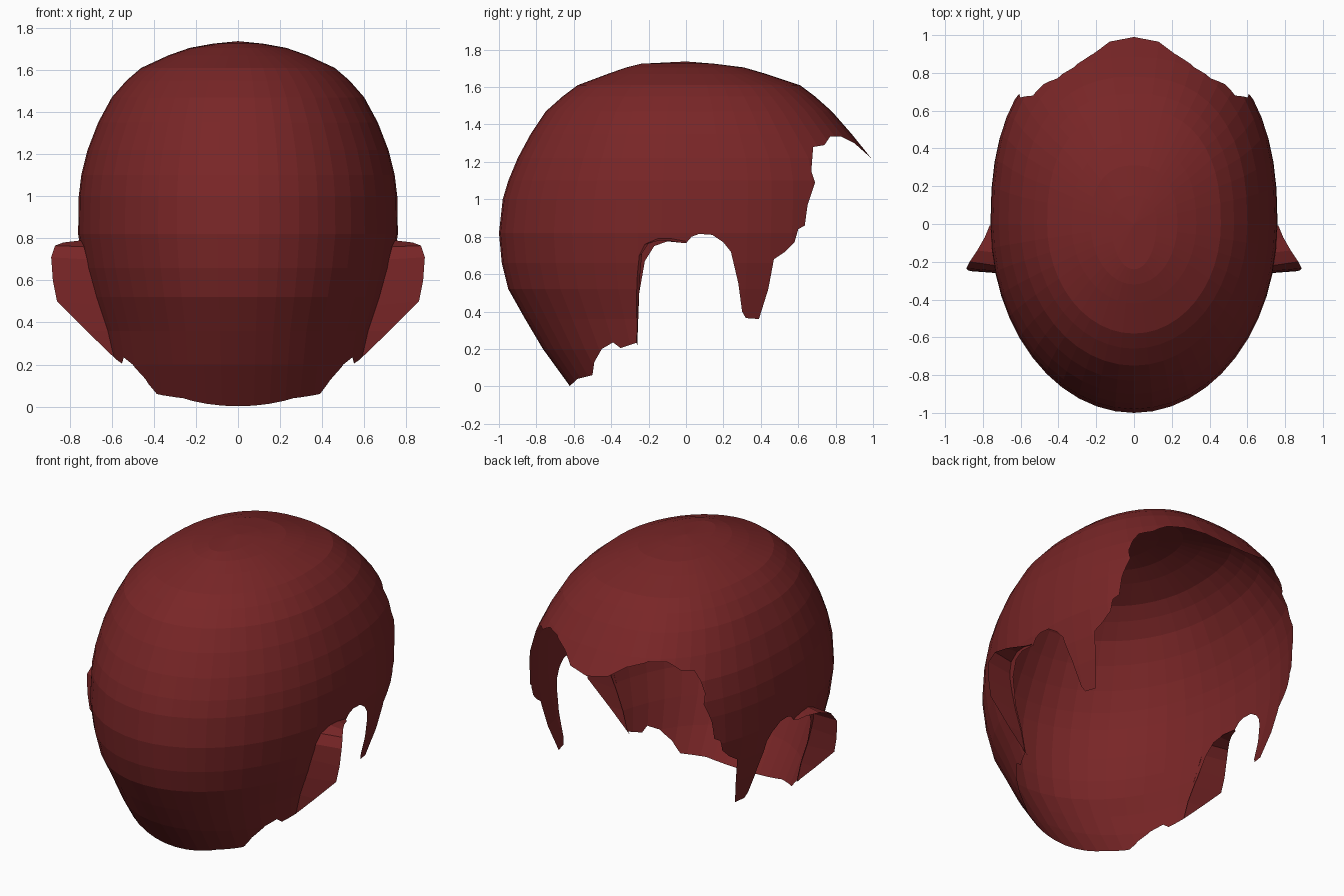
import bpy, bmesh, math

if "Cube" in bpy.data.objects:
    bpy.data.objects.remove(bpy.data.objects["Cube"])

red = bpy.data.materials.new("dark red")
red.diffuse_color = (0.19, 0.019, 0.02, 1)
red.use_nodes = True
red.node_tree.nodes["Principled BSDF"].inputs["Base Color"].default_value = red.diffuse_color

# Head profile rows: height, back reach, front reach, half width
ROWS = [(-0.08, 0.57, 0.72, 0.55), (0.0, 0.62, 0.78, 0.58), (0.2, 0.765, 0.88, 0.62),
        (0.36, 0.86, 0.94, 0.65), (0.52, 0.95, 0.98, 0.70), (0.66, 0.985, 1.0, 0.735),
        (0.82, 1.0, 1.01, 0.76), (1.0, 0.98, 1.02, 0.757), (1.1, 0.95, 1.02, 0.745),
        (1.22, 0.90, 0.99, 0.715), (1.35, 0.83, 0.885, 0.665), (1.47, 0.75, 0.78, 0.60),
        (1.55, 0.66, 0.69, 0.53), (1.61, 0.58, 0.61, 0.46), (1.67, 0.42, 0.43, 0.33),
        (1.705, 0.32, 0.31, 0.23), (1.725, 0.24, 0.15, 0.12)]
TOP = 1.737
SEGMENTS = 48

# Hairline in side view (y, z), from the nape round the ear to the fringe tip
HAIRLINE = [(-0.8, -0.1), (-0.62, 0.003), (-0.58, 0.04), (-0.5, 0.06), (-0.49, 0.13),
            (-0.45, 0.2), (-0.39, 0.235), (-0.35, 0.205), (-0.26, 0.235), (-0.25, 0.5),
            (-0.22, 0.67), (-0.17, 0.75), (-0.1, 0.775), (0.0, 0.765), (0.03, 0.8),
            (0.07, 0.815), (0.14, 0.81), (0.2, 0.77), (0.24, 0.72), (0.28, 0.55),
            (0.3, 0.4), (0.32, 0.365), (0.39, 0.36), (0.44, 0.52), (0.47, 0.68),
            (0.53, 0.72), (0.58, 0.77), (0.6, 0.84), (0.635, 0.86), (0.65, 0.97),
            (0.69, 1.09), (0.67, 1.15), (0.68, 1.28), (0.74, 1.29), (0.77, 1.335),
            (0.83, 1.335), (0.9, 1.3), (0.99, 1.22), (1.2, 1.06), (1.2, -0.3), (-0.8, -0.3)]


def make(name, bm):
    bmesh.ops.recalc_face_normals(bm, faces=bm.faces)
    mesh = bpy.data.meshes.new(name)
    bm.to_mesh(mesh)
    bm.free()
    mesh.materials.append(red)
    obj = bpy.data.objects.new(name, mesh)
    bpy.context.collection.objects.link(obj)
    return obj


def half_width(y, z):
    """Half width of the back of the head at a given depth and height."""
    for a, b in zip(ROWS, ROWS[1:]):
        if a[0] <= z <= b[0]:
            t = (z - a[0]) / (b[0] - a[0])
            back = a[1] + t * (b[1] - a[1])
            wide = a[3] + t * (b[3] - a[3])
            return wide * math.sqrt(max(0, 1 - (y / back) ** 2))


# Closed head form, squarer towards the face
bm = bmesh.new()
rings = []
for z, back, front, wide in ROWS:
    ring = []
    for i in range(SEGMENTS):
        a = 2 * math.pi * i / SEGMENTS
        s, c = math.sin(a), math.cos(a)
        e = 2 / 2.4 if c > 0 else 1
        x = 0 if i % (SEGMENTS // 2) == 0 else math.copysign(abs(s) ** e, s) * wide
        y = math.copysign(abs(c) ** e, c) * (front if c > 0 else back)
        if i % (SEGMENTS // 2) == SEGMENTS // 4:
            y = 0
        ring.append(bm.verts.new((x, y, z)))
    rings.append(ring)
pole = bm.verts.new((0, 0, TOP))
for i in range(SEGMENTS):
    j = (i + 1) % SEGMENTS
    for lo, hi in zip(rings, rings[1:]):
        bm.faces.new((lo[i], lo[j], hi[j], hi[i]))
    bm.faces.new((rings[-1][i], rings[-1][j], pole))
bm.faces.new(rings[0])
hair = make("hair_shell", bm)

# Cutter in the shape of the face, ear and neck opening
bm = bmesh.new()
sides = [[bm.verts.new((x, y, z)) for y, z in HAIRLINE] for x in (-1.5, 1.5)]
for side in sides:
    bm.faces.new(side)
for i in range(len(HAIRLINE)):
    j = (i + 1) % len(HAIRLINE)
    bm.faces.new((sides[0][i], sides[0][j], sides[1][j], sides[1][i]))
cutter = make("opening_cutter", bm)
cutter.hide_render = True

mod = hair.modifiers.new("opening", "BOOLEAN")
mod.operation = "DIFFERENCE"
mod.solver = "EXACT"
mod.object = cutter
bpy.context.view_layer.objects.active = hair
hair.select_set(True)
bpy.ops.object.modifier_apply(modifier=mod.name)
bpy.data.objects.remove(cutter)

# Remove the cut walls, which are the only faces crossing the middle
bm = bmesh.new()
bm.from_mesh(hair.data)
walls = [f for f in bm.faces
         if min(v.co.x for v in f.verts) < -1e-4 and max(v.co.x for v in f.verts) > 1e-4]
bmesh.ops.delete(bm, geom=walls, context="FACES")
bm.to_mesh(hair.data)
bm.free()

# Flared hair behind each ear: outer rim lofted to the line on the head
RIM = [(0.575, -0.26, 0.22), (0.72, -0.26, 0.36), (0.86, -0.25, 0.5), (0.88, -0.245, 0.6),
       (0.888, -0.235, 0.71), (0.87, -0.2, 0.765), (0.83, -0.14, 0.78),
       (0.79, -0.07, 0.775), (0.765, -0.01, 0.765)]
ROOT = [(-0.265, 0.235), (-0.265, 0.36), (-0.265, 0.48), (-0.26, 0.6), (-0.25, 0.7),
        (-0.22, 0.76), (-0.15, 0.79), (-0.08, 0.79), (0.0, 0.775)]
for name, side in (("left_ear_flare", -1), ("right_ear_flare", 1)):
    bm = bmesh.new()
    rim = [bm.verts.new((side * x, y, z)) for x, y, z in RIM]
    root = [bm.verts.new((side * half_width(y, z), y, z)) for y, z in ROOT]
    for i in range(len(RIM) - 1):
        bm.faces.new((root[i], root[i + 1], rim[i + 1], rim[i]))
    make(name, bm)
